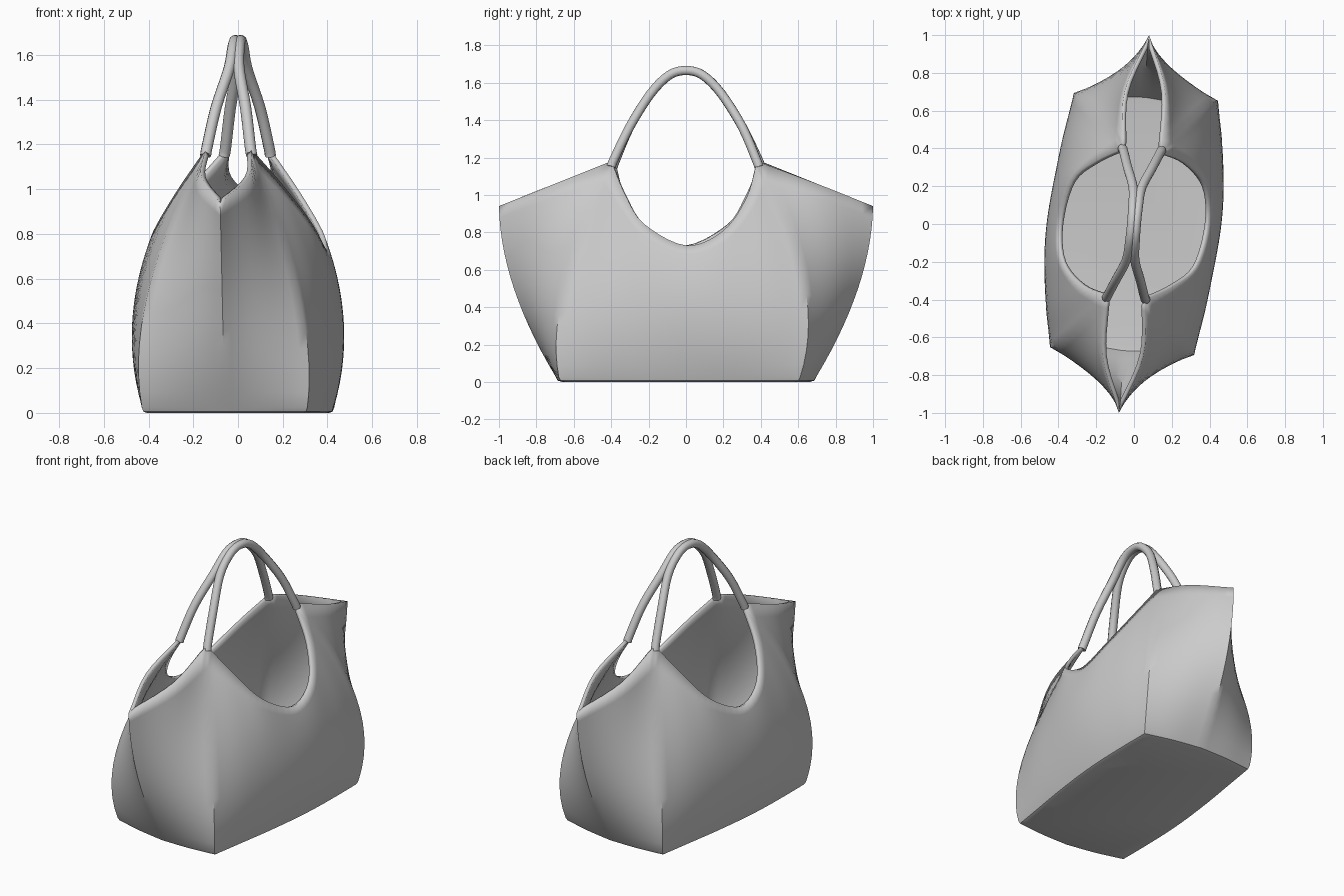
import bpy, bmesh, math
from mathutils import Vector

if "Cube" in bpy.data.objects:
    bpy.data.objects.remove(bpy.data.objects["Cube"])

ROWS, STEPS = 14, 5


def catmull(pts, steps):
    """Smooth path through pts, without the last point."""
    p = [pts[0] * 2 - pts[1]] + pts + [pts[-1] * 2 - pts[-2]]
    out = []
    for i in range(1, len(p) - 2):
        a, b, c, d = p[i - 1:i + 3]
        for s in range(steps):
            t = s / steps
            out.append(0.5 * (2 * b + (c - a) * t + (2 * a - 5 * b + 4 * c - d) * t ** 2
                              + (3 * b - a - 3 * c + d) * t ** 3))
    return out


def column(base, mid, top):
    """Upright curve through three points."""
    b, m, t = Vector((*base, 0.025)), Vector(mid), Vector(top)
    res = []
    for r in range(ROWS + 1):
        v = r / ROWS
        res.append(b * (2 * (v - .5) * (v - 1)) + m * (4 * v * (1 - v)) + t * (2 * v * (v - .5)))
    return res


# Seams of half the bag: corner, long side with scooped rim, corner, pointed end
corner_a = ((0.31, -0.68), (0.275, -0.65, 0.52), (0.06, -0.40, 1.18))
corner_c = ((0.43, 0.61), (0.40, 0.63, 0.55), (0.145, 0.38, 1.18))
tip = ((0.06, 0.695), (0.07, 0.92, 0.50), (0.08, 1.0, 0.94))
side = [corner_a,
        ((0.345, -0.46), (0.36, -0.45, 0.48), (0.20, -0.335, 1.02)),
        ((0.38, -0.24), (0.42, -0.24, 0.42), (0.33, -0.23, 0.85)),
        ((0.41, 0.0), (0.463, 0.0, 0.39), (0.395, 0.0, 0.73)),
        ((0.425, 0.20), (0.473, 0.22, 0.40), (0.38, 0.20, 0.81)),
        ((0.43, 0.42), (0.45, 0.44, 0.48), (0.275, 0.325, 0.99)),
        corner_c]
end_1 = [corner_c, ((0.25, 0.66), (0.24, 0.79, 0.52), (0.165, 0.70, 1.06)), tip]
corner_a2 = tuple(tuple(-c if i < 2 else c for i, c in enumerate(p)) for p in corner_a)
end_2 = [tip, ((-0.13, 0.695), (-0.10, 0.80, 0.52), (-0.05, 0.70, 1.06)), corner_a2]

rows = []
for r in range(ROWS + 1):
    half = []
    for seg in (side, end_1, end_2):
        half += catmull([column(*c)[r] for c in seg], STEPS)
    rows.append(half + [Vector((-p.x, -p.y, p.z)) for p in half])
# Rounded lower edge
rows.insert(0, [Vector((p.x * .985, p.y * .985, 0.007)) for p in rows[0]])
rows.insert(0, [Vector((p.x * .95, p.y * .95, 0.0)) for p in rows[1]])

# Bag body shell
bm = bmesh.new()
grid = [[bm.verts.new(p) for p in row] for row in rows]
n = len(grid[0])
for lo, hi in zip(grid, grid[1:]):
    for i in range(n):
        j = (i + 1) % n
        bm.faces.new((lo[i], lo[j], hi[j], hi[i]))
bm.faces.new(grid[0][::-1])
mesh = bpy.data.meshes.new("bag_body")
bm.to_mesh(mesh)
bm.free()
body = bpy.data.objects.new("bag_body", mesh)
bpy.context.collection.objects.link(body)
mod = body.modifiers.new("thickness", 'SOLIDIFY')
mod.thickness, mod.offset = 0.022, -1


def handle(name, sign):
    """Tubular strap joining the two rim peaks of one side."""
    pts = [(0.062, -0.40, 1.15), (0.055, -0.385, 1.19), (0.034, -0.30, 1.365), (0.004, -0.19, 1.54),
           (0.006, -0.09, 1.64), (0.012, 0.0, 1.665), (0.022, 0.09, 1.64), (0.04, 0.19, 1.54),
           (0.098, 0.30, 1.365), (0.138, 0.375, 1.19), (0.145, 0.39, 1.15)]
    cu = bpy.data.curves.new(name, 'CURVE')
    cu.dimensions = '3D'
    cu.bevel_depth, cu.bevel_resolution, cu.use_fill_caps = 0.025, 3, True
    path = catmull([Vector(p) for p in pts], 4) + [Vector(pts[-1])]
    sp = cu.splines.new('POLY')
    sp.points.add(len(path) - 1)
    for q, p in zip(sp.points, path):
        q.co = (p.x * sign, p.y * sign, p.z, 1)
    ob = bpy.data.objects.new(name, cu)
    bpy.context.collection.objects.link(ob)
    return ob


handles = [handle("right_handle", 1), handle("left_handle", -1)]

# Meshes with smooth shading
bpy.ops.object.select_all(action='DESELECT')
for ob in handles:
    ob.select_set(True)
bpy.context.view_layer.objects.active = handles[0]
bpy.ops.object.convert(target='MESH')
body.select_set(True)
bpy.context.view_layer.objects.active = body
bpy.ops.object.shade_smooth_by_angle(angle=math.radians(40))
